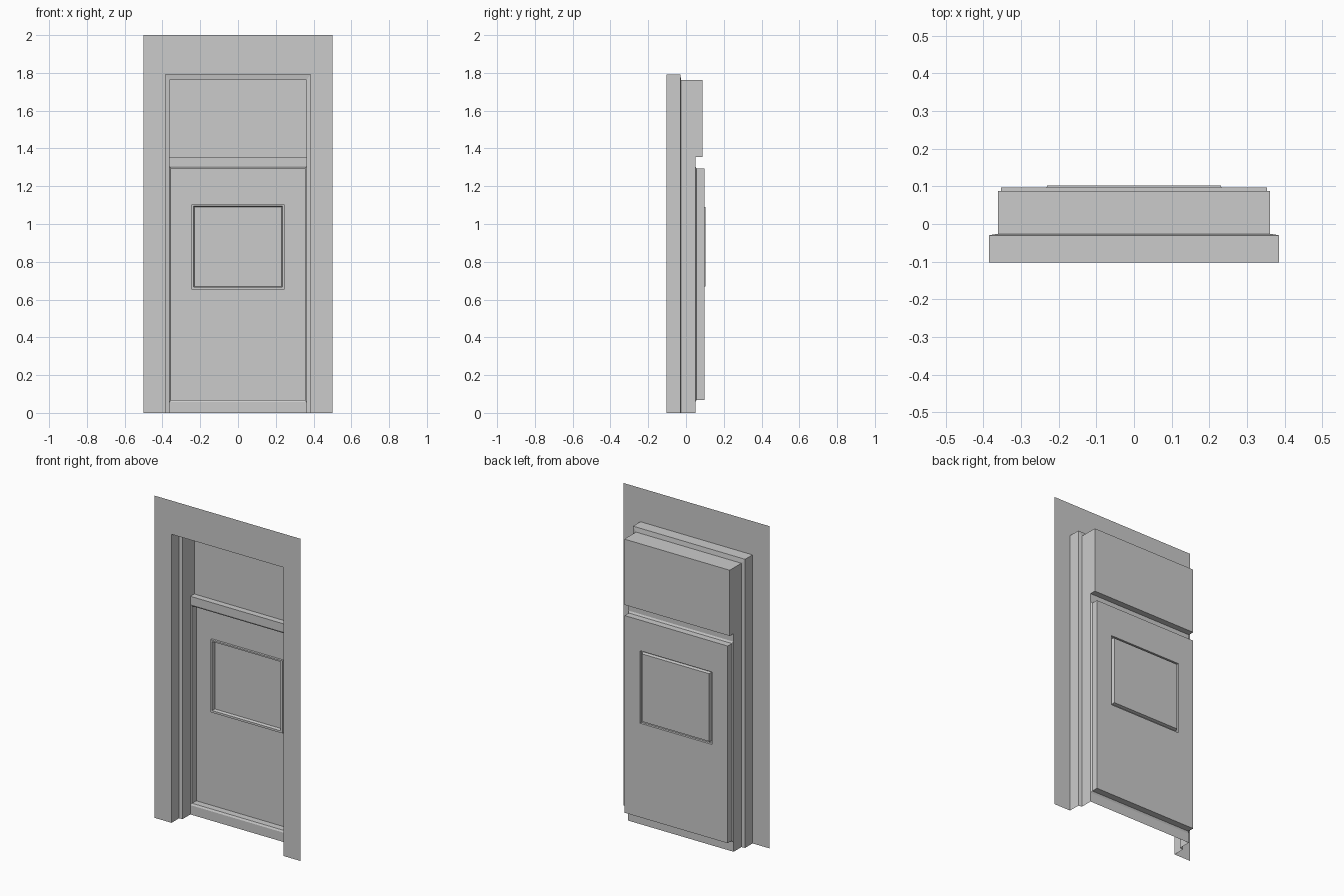
import bpy, bmesh

if "Cube" in bpy.data.objects:
    bpy.data.objects.remove(bpy.data.objects["Cube"])


def rect(x, z0, z1, y):
    """Rectangle outline facing the front."""
    return [(-x, y, z0), (-x, y, z1), (x, y, z1), (x, y, z0)]


def loft(name, loops, closed=True, cap=False):
    """Skin successive outlines; open ones leave out the bottom edge."""
    bm = bmesh.new()
    rings = [[bm.verts.new(p) for p in loop] for loop in loops]
    for a, b in zip(rings, rings[1:]):
        n = len(a)
        for i in range(n if closed else n - 1):
            j = (i + 1) % n
            bm.faces.new((a[i], b[i], b[j], a[j]))
    if cap:
        bm.faces.new(rings[-1][::-1])
    mesh = bpy.data.meshes.new(name)
    bm.to_mesh(mesh)
    bm.free()
    obj = bpy.data.objects.new(name, mesh)
    bpy.context.collection.objects.link(obj)
    return obj


def panel(name, x, z0, z1, y):
    return loft(name, [rect(x, z0, z1, y)], cap=True)


FRONT, STEP, FRAME, GLASS, DOOR, PANE = -0.1025, -0.03, 0.05, 0.088, 0.097, 0.1025
X1, X2, X3 = 0.385, 0.362, 0.354      # opening, frame and door half widths

# Wall sheet around the opening
loft("wall", [rect(0.5, 0, 2, FRONT), rect(X1, 0, 1.791, FRONT)], closed=False)

# Stepped reveal of the doorway
loft("door_reveal", [rect(X1, 0, 1.791, FRONT), rect(X1, 0, 1.791, STEP),
                     rect(X2, 0, 1.762, STEP + 0.004),
                     rect(X2, 0, 1.762, FRAME)], closed=False)

# Recessed panel above the door
loft("transom_panel", [rect(X2, 1.354, 1.762, FRAME),
                       rect(X2, 1.354, 1.762, GLASS)], cap=True)

# Cross rail and sill
panel("cross_rail", X2, 1.304, 1.354, FRAME)
panel("door_sill", X2, 0, 0.058, FRAME)

# Chamfered recess and door leaf up to the window
window = (0.247, 0.653, 1.103)
loft("door_leaf", [rect(X2, 0.058, 1.304, FRAME), rect(X3, 0.069, 1.293, FRAME + 0.006),
                   rect(X3, 0.069, 1.293, DOOR), rect(*window, DOOR)])

# Raised window moulding with set-back pane
loft("door_window", [rect(*window, DOOR), rect(*window, 0.083),
                     rect(0.235, 0.666, 1.094, 0.083),
                     rect(0.231, 0.67, 1.09, PANE)], cap=True)
